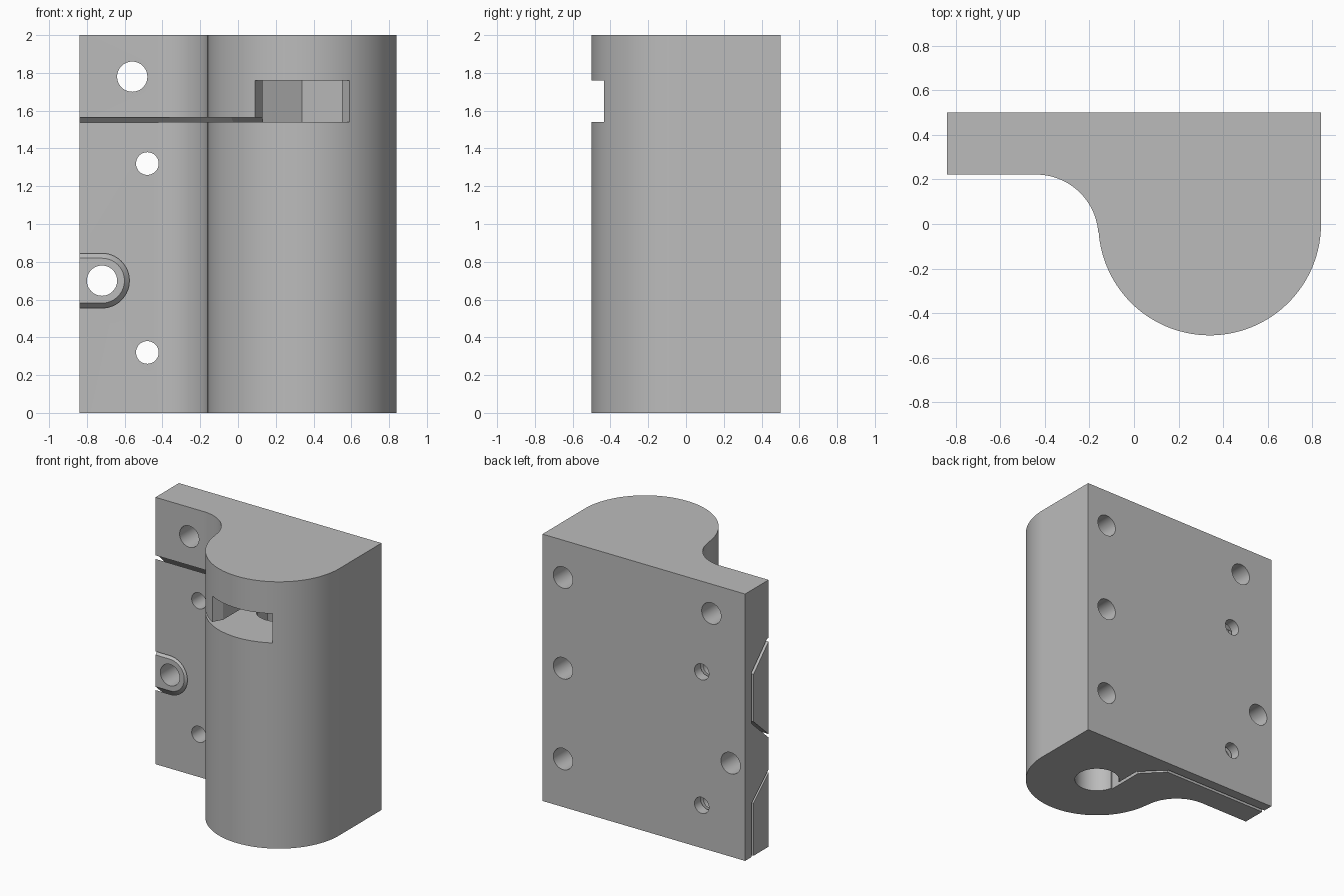
import bpy
import bmesh
from math import pi, sin, cos, radians

if "Cube" in bpy.data.objects:
    bpy.data.objects.remove(bpy.data.objects["Cube"])

grey = bpy.data.materials.new("plain grey")
grey.use_nodes = True
grey.diffuse_color = (0.5, 0.5, 0.5, 1)
grey.node_tree.nodes["Principled BSDF"].inputs["Base Color"].default_value = (0.5, 0.5, 0.5, 1)


def loft(name, rings):
    """Closed solid through rings of equal point count."""
    bm = bmesh.new()
    rows = [[bm.verts.new(p) for p in ring] for ring in rings]
    n = len(rows[0])
    for a, b in zip(rows, rows[1:]):
        for i in range(n):
            j = (i + 1) % n
            bm.faces.new((a[i], a[j], b[j], b[i]))
    bm.faces.new(rows[0][::-1])
    bm.faces.new(rows[-1])
    bmesh.ops.recalc_face_normals(bm, faces=bm.faces)
    mesh = bpy.data.meshes.new(name)
    bm.to_mesh(mesh)
    bm.free()
    mesh.materials.append(grey)
    obj = bpy.data.objects.new(name, mesh)
    bpy.context.collection.objects.link(obj)
    return obj


def prism(name, pts, z0, z1):
    return loft(name, [[(x, y, z) for x, y in pts] for z in (z0, z1)])


def arc(cx, cy, r, a0, a1, n):
    steps = [radians(a0 + (a1 - a0) * i / n) for i in range(n + 1)]
    return [(cx + r * cos(a), cy + r * sin(a)) for a in steps]


def cut(target, cutter):
    """Subtract the cutter and remove it."""
    mod = target.modifiers.new("cut", "BOOLEAN")
    mod.operation = "DIFFERENCE"
    mod.solver = "EXACT"
    mod.object = cutter
    bpy.context.view_layer.objects.active = target
    bpy.ops.object.modifier_apply(modifier=mod.name)
    bpy.data.objects.remove(cutter)


def hole(x, z, r, y0, y1):
    """Round cutter running along y."""
    ring = arc(x, z, r, 0, 360 - 360 / 48, 47)
    return loft("hole_cutter", [[(px, y, pz) for px, pz in ring] for y in (y0, y1)])


def boss(extra):
    """Flared boss that opens to the outer flange edge."""
    rings = []
    for y, r in ((0.19, 0.09), (0.46, 0.333)):
        r += extra
        half = arc(-0.72, 0.7, r, -90, 90, 32)
        rings.append([(x, y, z) for x, z in [(-2.2, 0.7 - r)] + half + [(-2.2, 0.7 + r)]])
    return loft("boss_cutter", rings)


def clamp_region(name, lower, upper, z_mid, z_top):
    rows = ((lower, -0.2), (lower, z_mid), (upper, z_top))
    return loft(name, [[(x, y, z) for x, y in pts] for pts, z in rows])


# Main body: flat flange flowing into a round barrel
tangent = -4.1
profile = [(-0.84, 0.5), (-0.84, 0.222)]
profile += arc(-0.44, -0.058, 0.28, 90, tangent + 8.4, 28)
profile += arc(0.34, 0, 0.5, 184.2, 360, 72)
profile += [(0.84, 0.5)]
body = prism("clamp_block", profile, 0, 2)

# Thin slit separating the flexing front jaw: a large region minus a smaller one
slit = clamp_region(
    "slit_cutter",
    [(-2, 0.425), (0.04, 0.425), (0.2, 0.265), (0.2, -2), (-2, -2)],
    [(-2, 0.24), (-0.036, 0.24), (0.2, 0.004), (0.2, -2), (-2, -2)],
    1.38, 1.565)
jaw = clamp_region(
    "jaw_cutter",
    [(-2.1, 0.4), (0.03, 0.4), (0.175, 0.255), (0.175, -0.03), (0.3, -0.03), (0.3, -2.1), (-2.1, -2.1)],
    [(-2.1, 0.22), (-0.041, 0.22), (0.175, 0.004), (0.175, -0.03), (0.3, -0.03), (0.3, -2.1), (-2.1, -2.1)],
    1.36, 1.54)
cut(slit, boss(0))
cut(jaw, boss(0.026))
cut(slit, jaw)
cut(body, slit)

# Six-sided pocket open to the front, flared at the mouth
pocket = [(0.13, 0.121), (0.34, 0.242), (0.55, 0.121), (0.55, -0.364),
          (0.64, -0.52), (0.04, -0.52), (0.13, -0.364)]
cut(body, prism("pocket_cutter", pocket, 1.541, 1.76))

# Vertical bore from the underside up into the pocket
cut(body, prism("bore_cutter", arc(0.34, 0, 0.155, 0, 354, 59), -0.1, 1.6))

# Through holes in the flange
for x, z, r in ((-0.56, 1.78, 0.08), (-0.72, 0.7, 0.08), (-0.48, 1.32, 0.06), (-0.48, 0.32, 0.06)):
    cut(body, hole(x, z, r, 0.05, 0.7))

# Blind holes in the back
for z in (0.36, 1.04, 1.72):
    cut(body, hole(0.67, z, 0.08, 0.1, 0.7))

bpy.ops.object.select_all(action="DESELECT")
body.select_set(True)
bpy.context.view_layer.objects.active = body
bpy.ops.object.shade_smooth_by_angle(angle=radians(25))
